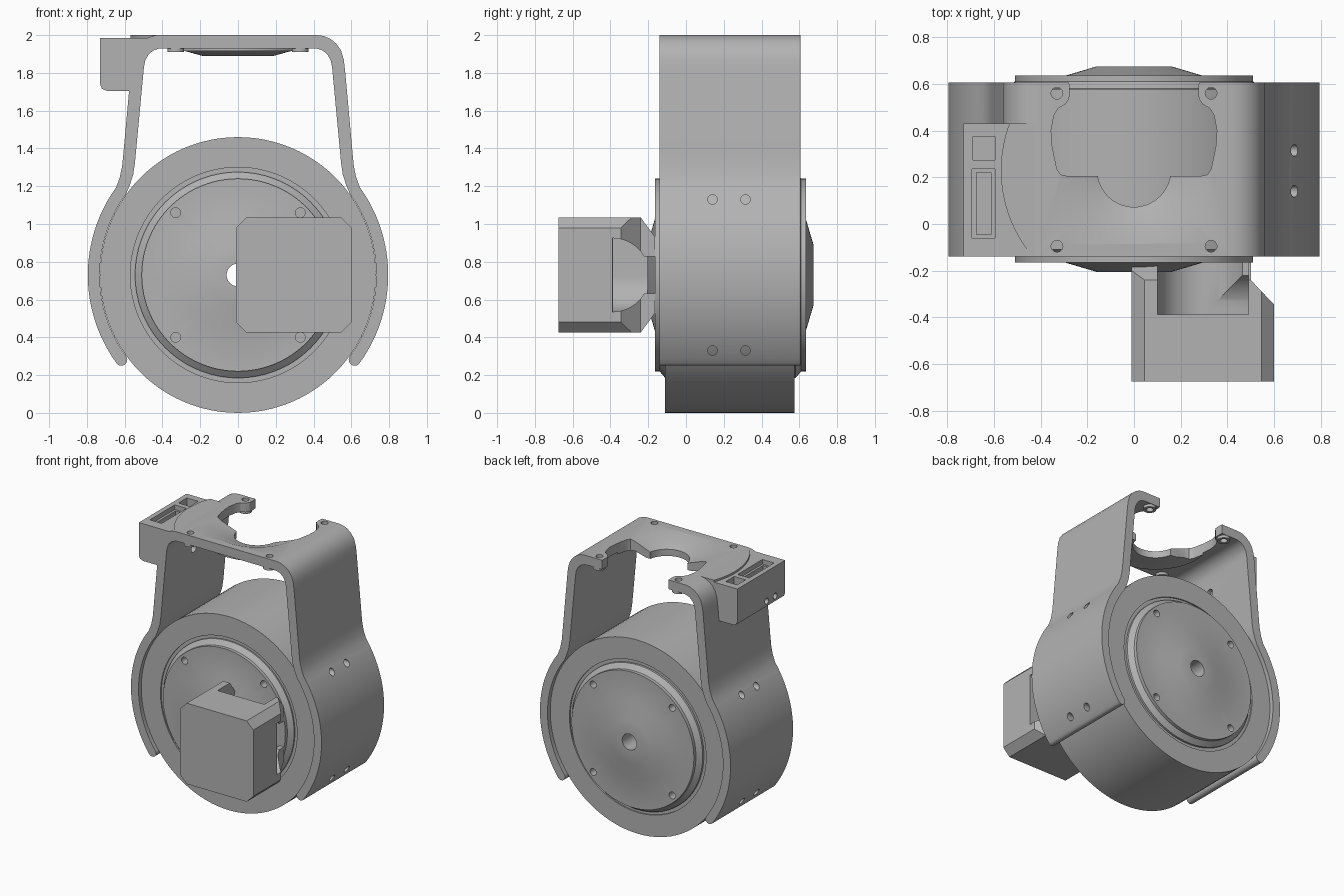
import bpy, bmesh, math
from mathutils import Vector, Matrix

if "Cube" in bpy.data.objects:
    bpy.data.objects.remove(bpy.data.objects["Cube"], do_unlink=True)

grey = bpy.data.materials.new("plain grey")
grey.use_nodes = True
grey.diffuse_color = (0.45, 0.45, 0.45, 1)
grey.node_tree.nodes["Principled BSDF"].inputs["Base Color"].default_value = grey.diffuse_color

CY, CZ = 0.23, 0.73           # wheel centre
FRONT, BACK = -0.14, 0.605    # fork depth


def finish(name, bm):
    bmesh.ops.remove_doubles(bm, verts=bm.verts, dist=1e-5)
    bmesh.ops.recalc_face_normals(bm, faces=bm.faces)
    mesh = bpy.data.meshes.new(name)
    bm.to_mesh(mesh)
    bm.free()
    mesh.materials.append(grey)
    ob = bpy.data.objects.new(name, mesh)
    bpy.context.collection.objects.link(ob)
    return ob


def prism(name, pts, axis, a, b):
    """Extrude a 2D outline along an axis from a to b."""
    place = {"x": lambda p, t: (t, p[0], p[1]),
             "y": lambda p, t: (p[0], t, p[1]),
             "z": lambda p, t: (p[0], p[1], t)}[axis]
    bm = bmesh.new()
    lo = [bm.verts.new(place(p, a)) for p in pts]
    hi = [bm.verts.new(place(p, b)) for p in pts]
    bm.faces.new(lo)
    bm.faces.new(hi)
    for i in range(len(pts)):
        j = (i + 1) % len(pts)
        bm.faces.new((lo[i], lo[j], hi[j], hi[i]))
    return finish(name, bm)


def arc(cx, cy, r, a0, a1, n):
    angles = [math.radians(a0 + (a1 - a0) * i / n) for i in range(n + 1)]
    return [(cx + r * math.cos(a), cy + r * math.sin(a)) for a in angles]


def rod(axis, u, v, r, a, b, n=32):
    return prism("rod", arc(u, v, r, 0, 360, n)[:-1], axis, a, b)


def block(x0, x1, y0, y1, z0, z1):
    return prism("block", [(x0, y0), (x1, y0), (x1, y1), (x0, y1)], "z", z0, z1)


def lathe(name, profile, axis, n=96):
    """Turn a closed (radius, position) outline about the wheel axis y or the dish axis z."""
    bm = bmesh.new()
    rings = []
    for i in range(n):
        c, s = math.cos(math.tau * i / n), math.sin(math.tau * i / n)
        rings.append([bm.verts.new((r * c, t, CZ + r * s) if axis == "y"
                                   else (r * c, CY + r * s, t)) for r, t in profile])
    m = len(profile)
    for i in range(n):
        p, q = rings[i], rings[(i + 1) % n]
        for k in range(m):
            if profile[k][0] == 0 and profile[(k + 1) % m][0] == 0:
                continue
            bm.faces.new((p[k], p[(k + 1) % m], q[(k + 1) % m], q[k]))
    bmesh.ops.dissolve_degenerate(bm, dist=1e-6, edges=bm.edges)
    return finish(name, bm)


def combine(target, tools, operation="DIFFERENCE"):
    for tool in tools:
        mod = target.modifiers.new("cut", "BOOLEAN")
        mod.operation, mod.solver, mod.object = operation, "EXACT", tool
        bpy.context.view_layer.objects.active = target
        bpy.ops.object.modifier_apply(modifier=mod.name)
        bpy.data.objects.remove(tool, do_unlink=True)


def mirrored(half):
    return half + [(-x, y) for x, y in reversed(half)]


# Wheel ring
wheel = lathe("wheel", [(0.5, -0.11), (0.5, -0.10), (0.57, -0.10), (0.57, -0.11), (0.73, -0.11),
                        (0.73, 0.575), (0.57, 0.575), (0.57, 0.565), (0.5, 0.565)], "y")

# Hub with raised cones, bore and screw holes
front_half = [(0.06, -0.205), (0.16, -0.205), (0.295, -0.165), (0.51, -0.165),
              (0.51, -0.14), (0.545, -0.11), (0.545, -0.05)]
back_half = [(r, 0.47 - y) for r, y in reversed(front_half)]
hub = lathe("hub", front_half + back_half, "y")
for y0, y1 in ((-0.3, -0.08), (0.54, 0.7)):
    combine(hub, [rod("y", sx * 0.33, CZ + sz * 0.33, 0.026, y0, y1, 24)
                  for sx in (-1, 1) for sz in (-1, 1)])

# Fork outline: crown, leg, curved fender, rounded tip and back up the inside
tip = arc(0, CZ, 0.7635, -36, -36, 1)[0]
half = [(0.42, 2.0), (0.455, 1.995), (0.49, 1.98), (0.52, 1.955), (0.545, 1.92), (0.56, 1.87),
        (0.567, 1.81), (0.607, 1.37), (0.613, 1.31), (0.625, 1.25), (0.645, 1.195)]
half += arc(0, CZ, 0.795, 32, -36, 32) + arc(*tip, 0.0315, -36, -216, 10)[1:-1]
half += arc(0, CZ, 0.732, -36, 36, 32)
half += [(0.573, 1.205), (0.555, 1.26), (0.546, 1.32), (0.498, 1.83), (0.491, 1.865),
         (0.475, 1.895), (0.45, 1.918), (0.42, 1.928), (0.39, 1.93)]
fork = prism("fork", mirrored(half), "y", FRONT, BACK)

# Dish and screw bosses under the crown
screws = [(sx * 0.33, y) for sx in (-1, 1) for y in (-0.095, 0.56)]
dish = lathe("dish", [(0, 1.96), (0.36, 1.96), (0.36, 1.915), (0.28, 1.915),
                      (0.19, 1.89), (0, 1.89)], "z")
combine(fork, [dish] + [rod("z", x, y, 0.044, 1.91, 1.96) for x, y in screws], "UNION")

# Dish recess, rear opening and holes
recess = lathe("recess", [(0, 2.02), (0.365, 2.02), (0.315, 2.0), (0.155, 1.94), (0, 1.94)], "z")
opening = mirrored([(0.285, 0.205), (0.315, 0.212), (0.33, 0.235), (0.35, 0.33), (0.355, 0.4),
                    (0.343, 0.465), (0.325, 0.495), (0.295, 0.512), (0.278, 0.535),
                    (0.275, 0.57), (0.285, 0.7)])
combine(fork, [recess, rod("z", 0, CY, 0.157, 1.8, 2.1, 64),
               prism("opening", opening, "z", 1.8, 2.1)])
combine(fork, [rod("z", x, y, 0.025, 1.85, 2.1, 24) for x, y in screws])
combine(fork, [rod("x", y, z, 0.025, -1, 1, 24) for y in (0.14, 0.315) for z in (0.33, 1.13)])
combine(fork, [rod("x", 0.2, 1.72, 0.03, -0.7, -0.4, 24)])

# Side housing with stepped slot
housing = prism("side_housing", [(-0.73, 1.985), (-0.45, 1.985), (-0.5, 1.87), (-0.545, 1.705),
                                 (-0.695, 1.705), (-0.72, 1.715), (-0.73, 1.74)],
                "y", FRONT + 0.001, 0.43)
combine(housing, [block(-0.693, -0.595, -0.06, 0.236, 1.95, 2.1),
                  block(-0.675, -0.612, -0.045, 0.22, 1.82, 2.1),
                  block(-0.69, -0.595, 0.275, 0.375, 1.74, 2.1)])
combine(housing, [rod("x", y, 1.76, 0.022, -0.8, -0.68, 24) for y in (-0.02, 0.08)])

# Round crown flange over the housing
a0 = 180 - math.degrees(math.asin((0.43 - CY) / 0.57))
a1 = 180 + math.degrees(math.asin((CY - FRONT) / 0.57))
flange = prism("crown_flange", arc(0, CY, 0.57, a0, a1, 24) + [(-0.415, FRONT), (-0.415, 0.43)],
               "z", 1.96, 1.9995)

# Front bracket: chamfered block with a bore open to the top and the side
BX, c = 0.295, 0.055
x0, x1, z0, z1 = -0.01, 0.6, 0.425, 1.035
outline = [(x0 + c, z0), (x1 - c, z0), (x1, z0 + c), (x1, z1 - c),
           (x1 - c, z1), (x0 + c, z1), (x0, z1 - c), (x0, z0 + c)]
bracket = prism("front_bracket", outline, "y", -0.675, -0.164)
bevel = [(-0.1, 0.845), (-0.31, 1.13), (-0.1, 1.13)]
combine(bracket, [
    prism("side_bevel", [(0.7, -0.45), (0.5, -0.24), (0.5, -0.1), (0.7, -0.1)], "z", 0, 2),
    prism("top_bevel", bevel, "x", -1, 1),
    prism("low_bevel", [(y, 2 * CZ - z) for y, z in bevel], "x", -1, 1),
    rod("y", BX, CZ, 0.195, -0.387, 0, 64),
    block(BX - 0.195, BX + 0.195, -0.387, 0, CZ, 1.2),
    prism("side_port", arc(-0.39, CZ, 0.195, -90, -30, 10) + [(-0.1, CZ - 0.0975), (-0.1, CZ + 0.0975)]
          + arc(-0.39, CZ, 0.195, 30, 90, 10), "x", BX, 0.9)])

# Smooth the curved parts, keep hard edges
bpy.ops.object.select_all(action="DESELECT")
for ob in (wheel, hub, fork, housing, flange, bracket):
    ob.select_set(True)
    bpy.context.view_layer.objects.active = ob
bpy.ops.object.shade_smooth_by_angle(angle=math.radians(25))
